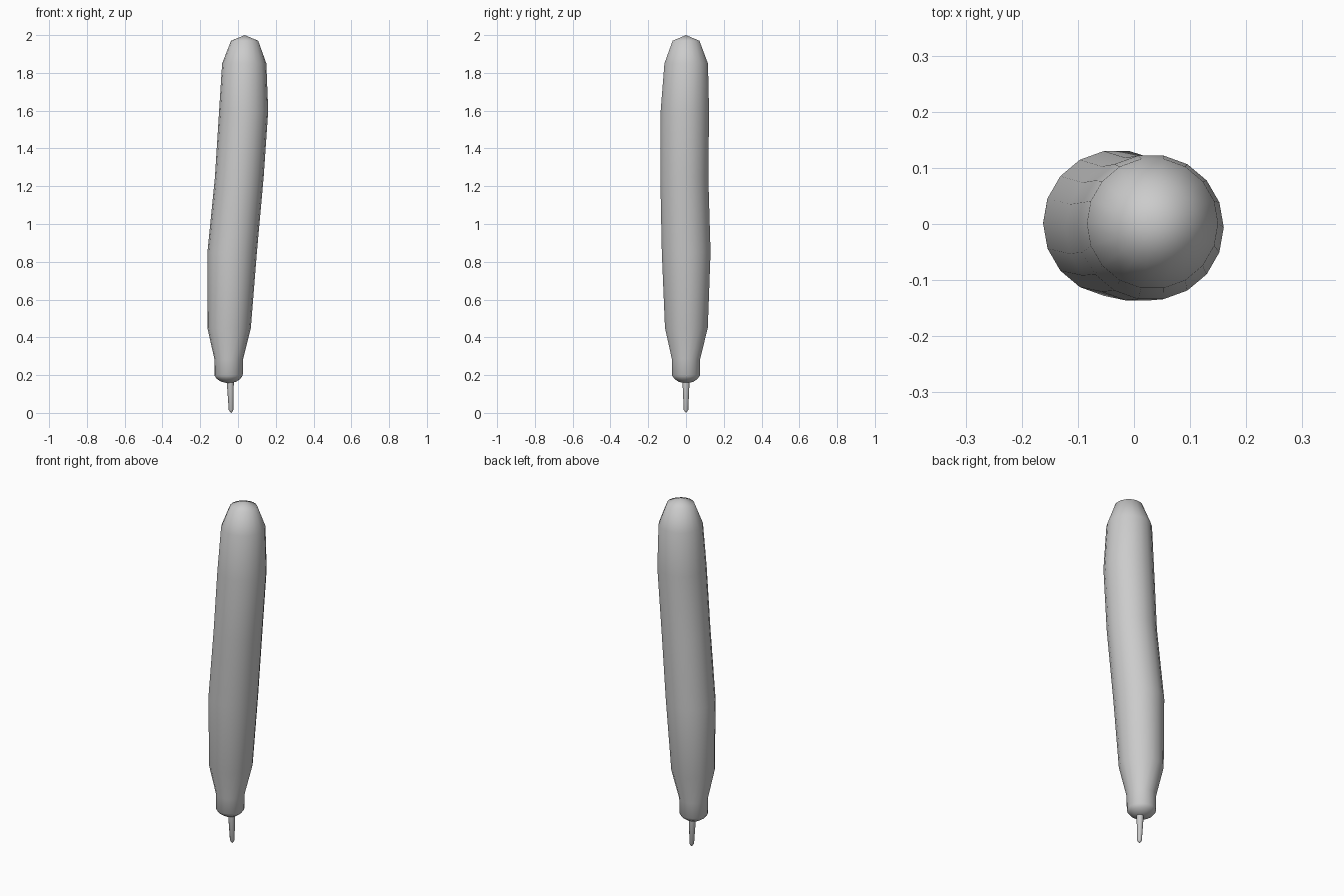
import bpy, bmesh
from math import sin, cos, pi, radians

if "Cube" in bpy.data.objects:
    bpy.data.objects.remove(bpy.data.objects["Cube"])


def lofted(name, rings, sides, bottom, top):
    """Skin stacked rings (z, centre x, centre y, radius) and close with end points."""
    bm = bmesh.new()
    loops = []
    for z, cx, cy, r in rings:
        loops.append([bm.verts.new((cx + r * cos(2 * pi * i / sides),
                                    cy + r * sin(2 * pi * i / sides), z))
                      for i in range(sides)])
    for a, b in zip(loops, loops[1:]):
        for i in range(sides):
            j = (i + 1) % sides
            bm.faces.new((a[i], a[j], b[j], b[i]))
    for loop, tip in ((loops[0], bottom), (loops[-1], top)):
        v = bm.verts.new(tip)
        for i in range(sides):
            bm.faces.new((loop[i], loop[(i + 1) % sides], v))
    bmesh.ops.recalc_face_normals(bm, faces=bm.faces)
    me = bpy.data.meshes.new(name)
    bm.to_mesh(me)
    bm.free()
    ob = bpy.data.objects.new(name, me)
    bpy.context.collection.objects.link(ob)
    bpy.ops.object.select_all(action='DESELECT')
    ob.select_set(True)
    bpy.context.view_layer.objects.active = ob
    bpy.ops.object.shade_smooth_by_angle(angle=radians(50))
    return ob


# Long, slightly bent body with narrow neck and rounded ends
lofted("body", [
    (0.165, -0.049, 0, 0.040),
    (0.180, -0.050, 0, 0.062),
    (0.198, -0.050, 0, 0.075),
    (0.285, -0.049, 0, 0.076),
    (0.450, -0.047, 0.002, 0.115),
    (0.850, -0.031, 0.001, 0.131),
    (1.250, 0.007, -0.009, 0.129),
    (1.600, 0.030, -0.006, 0.130),
    (1.850, 0.033, 0.001, 0.117),
    (1.970, 0.035, 0, 0.072),
], 18, (-0.048, 0, 0.155), (0.036, 0, 2.0))

# Thin tapered stem at the bottom
lofted("stem", [
    (0.006, -0.036, 0, 0.006),
    (0.016, -0.037, 0, 0.012),
    (0.170, -0.041, 0, 0.019),
], 12, (-0.036, 0, 0.0), (-0.041, 0, 0.175))
